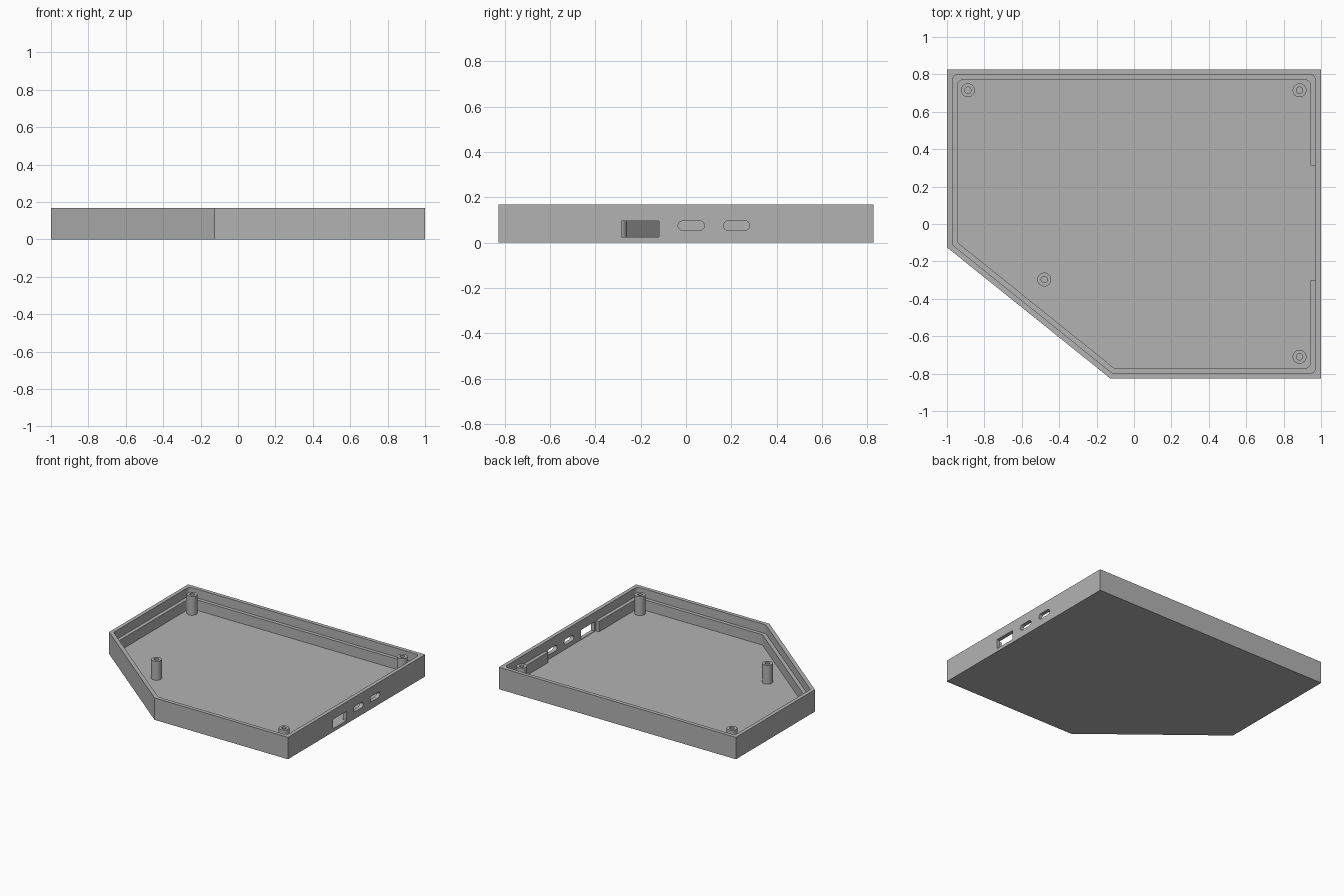
import bpy
import bmesh
import math
from mathutils import Vector

cube = bpy.data.objects.get("Cube")
if cube:
    bpy.data.objects.remove(cube, do_unlink=True)

HEIGHT, FLOOR, LEDGE = 0.167, 0.021, 0.1
OUTLINE = [Vector(p) for p in
           ((-1, .827), (-1, -.125), (-.125, -.827), (1, -.827), (1, .827))]

grey = bpy.data.materials.new("grey plastic")
grey.use_nodes = True
colour = (0.45, 0.45, 0.45, 1)
grey.diffuse_color = colour
grey.node_tree.nodes["Principled BSDF"].inputs["Base Color"].default_value = colour


def make_object(name, bm):
    bmesh.ops.recalc_face_normals(bm, faces=bm.faces)
    mesh = bpy.data.meshes.new(name)
    bm.to_mesh(mesh)
    bm.free()
    mesh.materials.append(grey)
    obj = bpy.data.objects.new(name, mesh)
    bpy.context.scene.collection.objects.link(obj)
    return obj


def prism(name, points, offset):
    """Extrude a closed loop of 3D points along offset."""
    bm = bmesh.new()
    face = bm.faces.new([bm.verts.new(p) for p in points])
    ext = bmesh.ops.extrude_face_region(bm, geom=[face])
    moved = [v for v in ext["geom"] if isinstance(v, bmesh.types.BMVert)]
    bmesh.ops.translate(bm, verts=moved, vec=offset)
    return make_object(name, bm)


def rounded_inset(inset, radius, steps=8):
    """The outline moved inwards, with rounded corners."""
    loop, n = [], len(OUTLINE)
    for i, corner in enumerate(OUTLINE):
        a = (corner - OUTLINE[i - 1]).normalized()
        b = (OUTLINE[(i + 1) % n] - corner).normalized()
        na, nb = Vector((a.y, -a.x)), Vector((b.y, -b.x))
        centre = corner - (na + nb) * (inset + radius) / (1 + na.dot(nb))
        start = math.atan2(na.y, na.x)
        turn = math.acos(na.dot(nb))
        for s in range(steps + 1):
            t = start + turn * s / steps
            loop.append(centre + radius * Vector((math.cos(t), math.sin(t))))
    return loop


def pocket(name, inset, z):
    return prism(name, [(p.x, p.y, z) for p in rounded_inset(inset, .03)], (0, 0, .3))


def box_cut(name, x0, x1, y0, y1, z0, z1):
    loop = [(x0, y0, z0), (x0, y1, z0), (x0, y1, z1), (x0, y0, z1)]
    return prism(name, loop, (x1 - x0, 0, 0))


def slot_cut(name, y, z, half_length, r):
    loop = []
    for side in (1, -1):
        for s in range(13):
            t = math.pi * (s / 12 - .5)
            loop.append((.9, y + side * (half_length - r + r * math.cos(t)),
                         z + side * r * math.sin(t)))
    return prism(name, loop, (.2, 0, 0))


def smooth(obj):
    bpy.ops.object.select_all(action="DESELECT")
    obj.select_set(True)
    bpy.context.view_layer.objects.active = obj
    bpy.ops.object.shade_smooth_by_angle(angle=math.radians(30))


# Tray: solid block with a stepped cavity and side ports
tray = prism("tray", [(p.x, p.y, 0) for p in OUTLINE], (0, 0, HEIGHT))
cutters = [
    pocket("lid_recess_cutter", .029, LEDGE),
    pocket("cavity_cutter", .056, FLOOR),
    box_cut("ledge_gap_cutter", .8, .971, -.302, .313, FLOOR, .3),
    box_cut("large_port_cutter", .9, 1.1, -.285, -.12, .025, .096),
    slot_cut("small_port_cutter", .023, .075, .058, .021),
    slot_cut("small_port_cutter", .223, .075, .058, .021),
]
for cutter in cutters:
    mod = tray.modifiers.new(cutter.name, "BOOLEAN")
    mod.operation, mod.solver, mod.object = "DIFFERENCE", "EXACT", cutter
    cutter.hide_render = True

# Apply the cuts and drop the cutters
graph = bpy.context.evaluated_depsgraph_get()
result = bpy.data.meshes.new_from_object(tray.evaluated_get(graph))
tray.modifiers.clear()
tray.data = result
for cutter in cutters:
    bpy.data.objects.remove(cutter, do_unlink=True)
smooth(tray)

# Screw posts: hollow cylinders turned from a profile
PROFILE = [(.037, FLOOR - .005), (.037, HEIGHT - .002), (.017, HEIGHT - .002), (.017, .04)]


def screw_post(name, x, y, sides=32):
    bm = bmesh.new()
    rings = [[bm.verts.new((x + r * math.cos(math.tau * i / sides),
                            y + r * math.sin(math.tau * i / sides), z))
              for i in range(sides)] for r, z in PROFILE]
    for lower, upper in zip(rings, rings[1:]):
        for i in range(sides):
            j = (i + 1) % sides
            bm.faces.new((lower[i], lower[j], upper[j], upper[i]))
    bm.faces.new(rings[0])
    bm.faces.new(rings[-1])
    smooth(make_object(name, bm))


screw_post("back_right_post", -.888, .715)
screw_post("back_left_post", .885, .715)
screw_post("front_left_post", .885, -.71)
screw_post("front_right_post", -.48, -.297)
